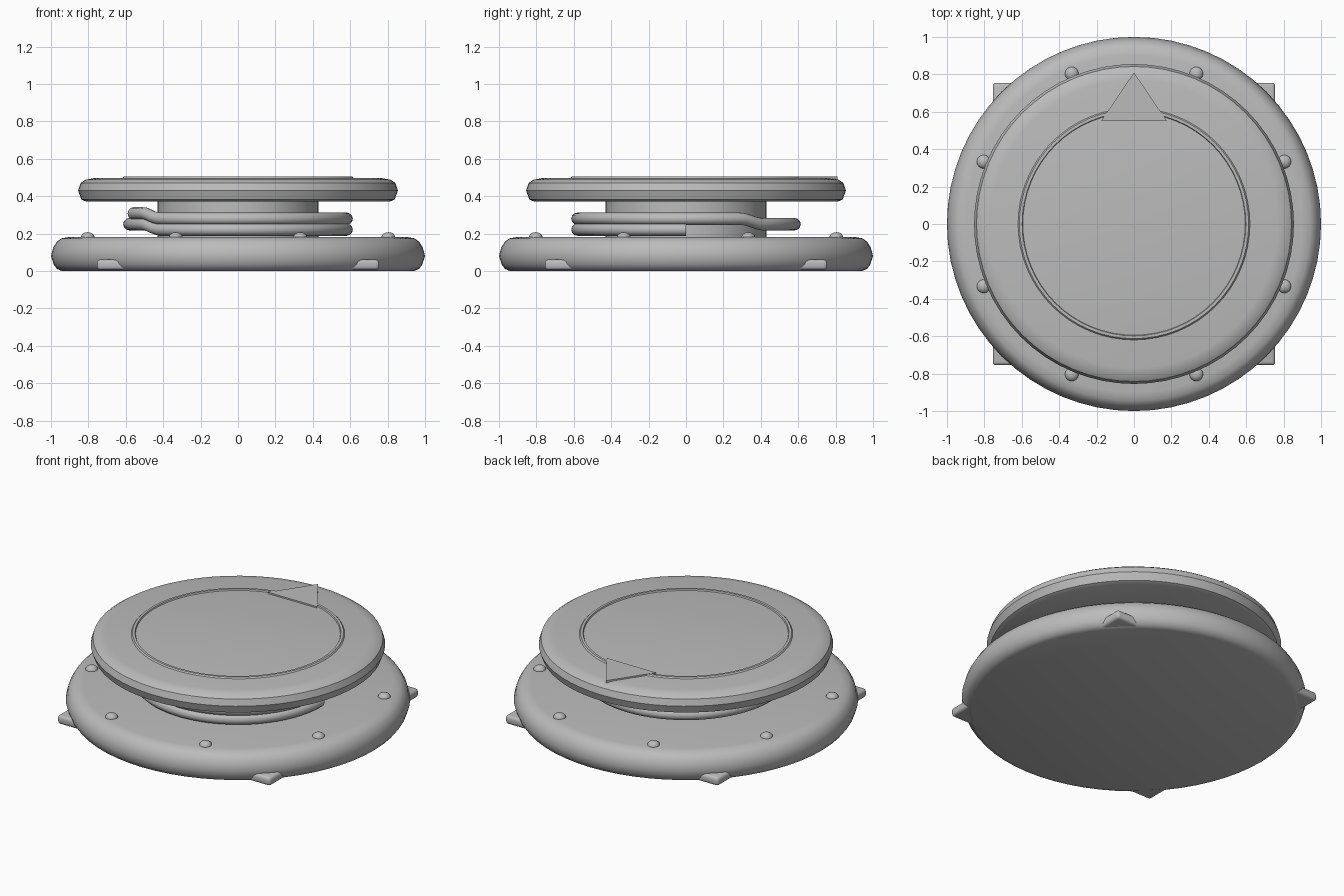
import bpy, bmesh, math
from math import sin, cos, pi, radians

cube = bpy.data.objects.get("Cube")
if cube:
    bpy.data.objects.remove(cube)

grey = bpy.data.materials.new("plain grey")
grey.use_nodes = True
GREY = (0.5, 0.5, 0.5, 1)
grey.diffuse_color = GREY
grey.node_tree.nodes["Principled BSDF"].inputs["Base Color"].default_value = GREY


def finish(name, bm, smooth=35):
    """Turn a bmesh into a named, shaded object."""
    bmesh.ops.remove_doubles(bm, verts=bm.verts, dist=1e-5)
    bmesh.ops.recalc_face_normals(bm, faces=bm.faces)
    mesh = bpy.data.meshes.new(name)
    bm.to_mesh(mesh)
    bm.free()
    mesh.materials.append(grey)
    obj = bpy.data.objects.new(name, mesh)
    bpy.context.collection.objects.link(obj)
    bpy.ops.object.select_all(action='DESELECT')
    obj.select_set(True)
    bpy.context.view_layer.objects.active = obj
    if smooth:
        bpy.ops.object.shade_smooth_by_angle(angle=radians(smooth))
    return obj


def lathe(name, profile, steps=64, closed=False):
    """Spin an (r, z) profile around the z axis."""
    bm = bmesh.new()
    verts = [bm.verts.new((r, 0, z)) for r, z in profile]
    pairs = list(zip(verts, verts[1:]))
    if closed:
        pairs.append((verts[-1], verts[0]))
    edges = [bm.edges.new(p) for p in pairs]
    bmesh.ops.spin(bm, geom=verts + edges, cent=(0, 0, 0), axis=(0, 0, 1),
                   angle=2 * pi, steps=steps)
    return finish(name, bm)


# Base, top plate and the core between them
lathe("base_disc", [(0, 0), (0.94, 0), (0.968, 0.01), (0.986, 0.035), (1, 0.08),
                    (0.988, 0.125), (0.97, 0.155), (0.945, 0.174), (0.9, 0.182), (0, 0.182)])
lathe("top_plate", [(0, 0.372), (0.815, 0.372), (0.838, 0.382), (0.855, 0.43),
                    (0.842, 0.47), (0.815, 0.488), (0.77, 0.496), (0, 0.496)])
lathe("core", [(0, 0.17), (0.43, 0.17), (0.43, 0.38), (0, 0.38)])

# Thin raised ring on the top plate
lathe("dial_ring", [(0.592, 0.49), (0.598, 0.504), (0.613, 0.504), (0.625, 0.49)], closed=True)

# Pointer triangle at the back of the dial
bm = bmesh.new()
tri = bm.faces.new([bm.verts.new((x, y, 0.485)) for x, y in ((-0.175, 0.552), (0.175, 0.552), (0, 0.81))])
top = bmesh.ops.extrude_face_region(bm, geom=[tri])["geom"]
bmesh.ops.translate(bm, vec=(0, 0, 0.02), verts=[v for v in top if isinstance(v, bmesh.types.BMVert)])
finish("pointer", bm, 0)

# Square slab whose corners stick out as feet
bm = bmesh.new()
bmesh.ops.create_cube(bm, size=1)
bmesh.ops.scale(bm, vec=(1.51, 1.51, 0.055), verts=bm.verts)
bmesh.ops.translate(bm, vec=(0, 0, 0.033), verts=bm.verts)
bmesh.ops.bevel(bm, geom=bm.edges[:], offset=0.018, segments=3, profile=0.5, affect='EDGES')
finish("corner_feet", bm)

# Ring of rivets
for i in range(8):
    a = radians(22.5 + 45 * i)
    bm = bmesh.new()
    bmesh.ops.create_uvsphere(bm, u_segments=16, v_segments=8, radius=1)
    bmesh.ops.scale(bm, vec=(0.037, 0.037, 0.027), verts=bm.verts)
    bmesh.ops.translate(bm, vec=(0.87 * cos(a), 0.87 * sin(a), 0.18), verts=bm.verts)
    finish(f"rivet_{i + 1}", bm, 60)


# Coil: level half turns joined by short steps up, wound clockwise
def coil_height(t):
    done = (t + 30) / 180
    level = math.floor(done)
    step = min(1, max(0, (done - level - 0.92) / 0.08))
    return 0.221 + 0.029 * (level + step * step * (3 - 2 * step))


bm = bmesh.new()
SIDES, R, TUBE = 12, 0.581, 0.033
rings = []
for t in range(0, 526, 4):
    a, z = radians(-t), coil_height(t)
    ring = []
    for s in range(SIDES):
        b = 2 * pi * s / SIDES
        r = R + TUBE * cos(b)
        ring.append(bm.verts.new((r * cos(a), r * sin(a), z + TUBE * sin(b))))
    rings.append(ring)
for lo, hi in zip(rings, rings[1:]):
    for s in range(SIDES):
        n = (s + 1) % SIDES
        bm.faces.new((lo[s], lo[n], hi[n], hi[s]))
for cap in (rings[0], rings[-1]):
    bm.faces.new(cap)
# Continue the last winding so the coil finishes on the right-hand side
finish("spring_coil", bm, 60)
